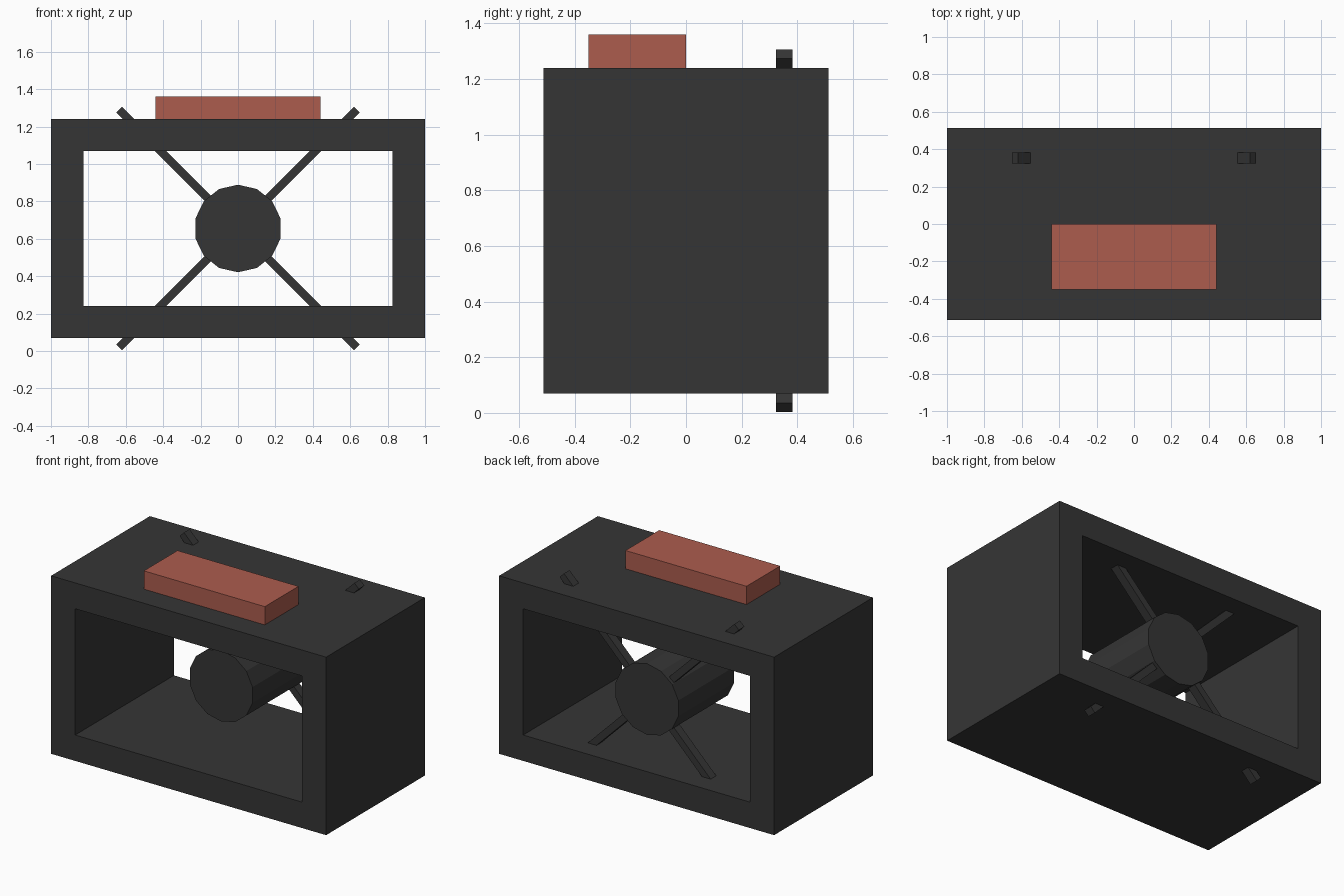
import bpy
import bmesh
import math
from mathutils import Matrix, Vector

old = bpy.data.objects.get("Cube")
if old:
    bpy.data.objects.remove(old, do_unlink=True)


def make_material(name, rgb):
    mat = bpy.data.materials.new(name)
    mat.use_nodes = True
    mat.diffuse_color = (*rgb, 1)
    mat.node_tree.nodes["Principled BSDF"].inputs["Base Color"].default_value = (*rgb, 1)
    return mat


def finish(name, bm, mat):
    bmesh.ops.recalc_face_normals(bm, faces=bm.faces)
    mesh = bpy.data.meshes.new(name)
    bm.to_mesh(mesh)
    bm.free()
    mesh.materials.append(mat)
    obj = bpy.data.objects.new(name, mesh)
    bpy.context.collection.objects.link(obj)
    return obj


def box(name, center, size, mat, roll=0):
    bm = bmesh.new()
    matrix = (Matrix.Translation(center) @ Matrix.Rotation(roll, 4, "Y")
              @ Matrix.Diagonal((*size, 1)))
    bmesh.ops.create_cube(bm, size=1, matrix=matrix)
    return finish(name, bm, mat)


charcoal = make_material("charcoal", (0.036, 0.036, 0.036))
brick_red = make_material("brick red", (0.413, 0.107, 0.076))

AXIS_Z = 0.655
HALF_DEPTH = 0.513

# Open rectangular housing: outer and inner outlines bridged, then extruded
bm = bmesh.new()
loops = []
for half_w, half_h in ((1.0, 0.585), (0.825, 0.415)):
    loops.append([bm.verts.new((sx * half_w, -HALF_DEPTH, AXIS_Z + sz * half_h))
                  for sx, sz in ((-1, -1), (1, -1), (1, 1), (-1, 1))])
outer, inner = loops
for i in range(4):
    j = (i + 1) % 4
    bm.faces.new((outer[i], outer[j], inner[j], inner[i]))
result = bmesh.ops.extrude_face_region(bm, geom=bm.faces[:], use_keep_orig=True)
moved = [g for g in result["geom"] if isinstance(g, bmesh.types.BMVert)]
bmesh.ops.translate(bm, verts=moved, vec=Vector((0, 2 * HALF_DEPTH, 0)))
finish("housing", bm, charcoal)

# Fourteen-sided motor hub along the depth axis, one corner pointing up
front, back = -0.175, 0.405
bm = bmesh.new()
ring = [bm.verts.new((0.234 * math.sin(a), front, AXIS_Z + 0.234 * math.cos(a)))
        for a in (math.tau * i / 14 for i in range(14))]
face = bm.faces.new(ring)
result = bmesh.ops.extrude_face_region(bm, geom=[face], use_keep_orig=True)
moved = [g for g in result["geom"] if isinstance(g, bmesh.types.BMVert)]
bmesh.ops.translate(bm, verts=moved, vec=Vector((0, back - front, 0)))
finish("motor_hub", bm, charcoal)

# Crossed support struts that poke through the housing
for name, turn in (("strut_rising", -1), ("strut_falling", 1)):
    box(name, (0, 0.353, AXIS_Z), (1.798, 0.058, 0.045), charcoal, turn * math.pi / 4)

# Red block on top
box("top_block", (0, -0.175, 1.3), (0.88, 0.35, 0.12), brick_red)
